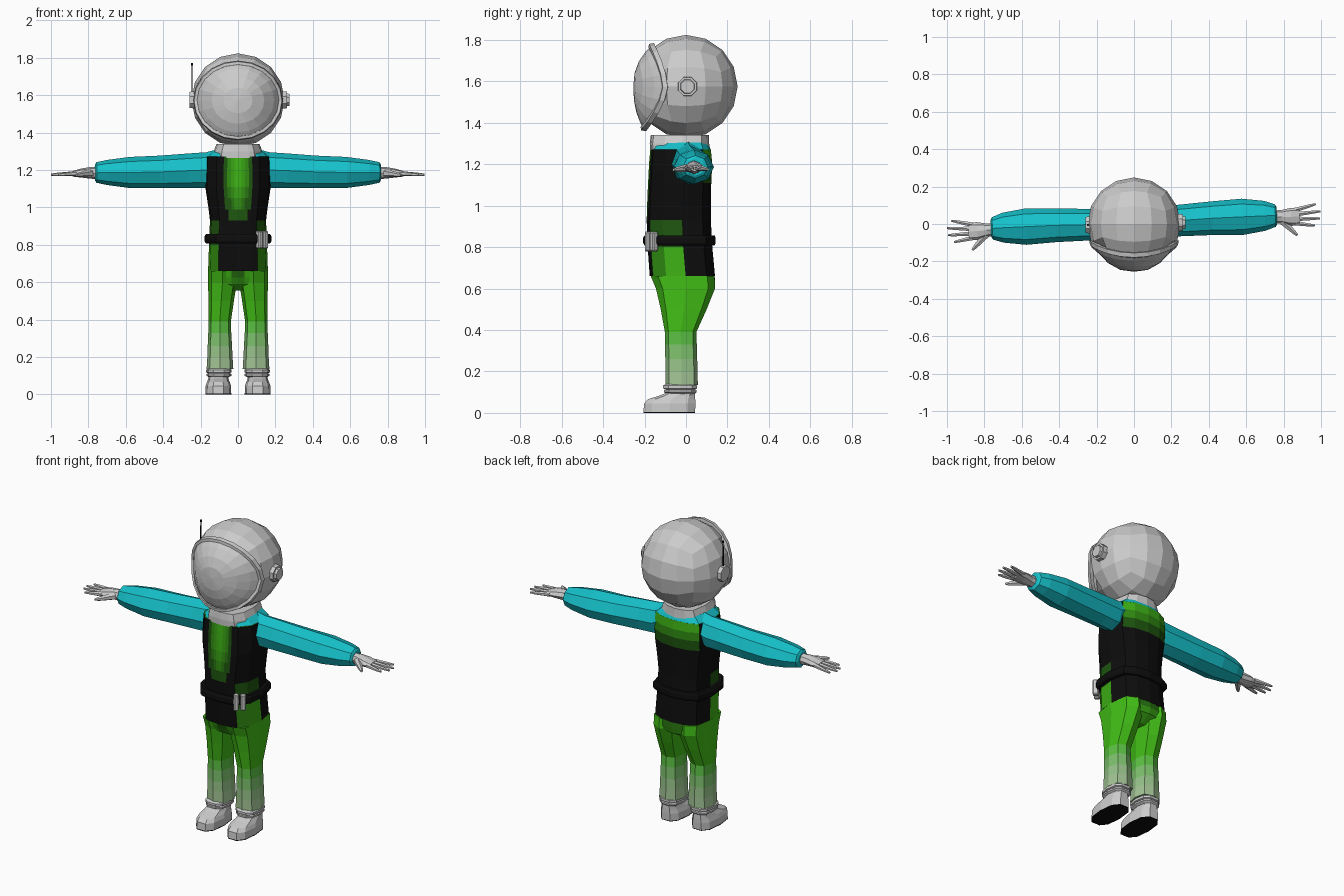
import bpy, bmesh
from math import sin, cos, pi, tan, radians, copysign
from mathutils import Vector, Matrix

if "Cube" in bpy.data.objects:
    bpy.data.objects.remove(bpy.data.objects["Cube"])

BLACK, GREEN, TEAL = (0.004, 0.004, 0.004), (0.055, 0.52, 0.008), (0.008, 0.54, 0.6)
PALE = (0.36, 0.55, 0.3)
ARM_TURN = Matrix.Rotation(radians(2.6), 4, 'Z')


def mix(a, b, t):
    t = round(min(1, max(0, t)) * 6) / 6
    return tuple(round(p + (q - p) * t, 4) for p, q in zip(a, b))


def material(color):
    name = "paint_%.3f_%.3f_%.3f" % color
    m = bpy.data.materials.get(name) or bpy.data.materials.new(name)
    m.diffuse_color = (*color, 1)
    m.use_nodes = True
    m.node_tree.nodes["Principled BSDF"].inputs["Base Color"].default_value = m.diffuse_color
    return m


def finish(name, bm, color=None):
    """Turn a bmesh into an object; color is a tuple or a function of face centre."""
    bmesh.ops.recalc_face_normals(bm, faces=bm.faces)
    me = bpy.data.meshes.new(name)
    if color:
        slots = {}
        for f in bm.faces:
            c = color(f.calc_center_median()) if callable(color) else color
            if c not in slots:
                slots[c] = len(slots)
                me.materials.append(material(c))
            f.material_index = slots[c]
    bm.to_mesh(me)
    bm.free()
    ob = bpy.data.objects.new(name, me)
    bpy.context.collection.objects.link(ob)
    return ob


def loft(name, rings, color=None, caps=True, closed=False, xf=None):
    """Skin a stack of equal-length rings."""
    bm = bmesh.new()
    vs = [[bm.verts.new(xf(Vector(p)) if xf else p) for p in r] for r in rings]
    n = len(vs[0])
    for a, b in list(zip(vs, vs[1:])) + ([(vs[-1], vs[0])] if closed else []):
        for i in range(n):
            bm.faces.new((a[i], a[(i + 1) % n], b[(i + 1) % n], b[i]))
    if caps and not closed:
        bm.faces.new(vs[0])
        bm.faces.new(vs[-1])
    return finish(name, bm, color)


def section(z, x0, x1, y0, y1, n=8, e=0.75):
    """Horizontal rounded section filling a box."""
    pts = []
    for i in range(n):
        c, s = cos(2 * pi * i / n), sin(2 * pi * i / n)
        c, s = [copysign(abs(v) ** e, v) if abs(v) > 1e-6 else 0 for v in (c, s)]
        pts.append(((x0 + x1) / 2 + c * (x1 - x0) / 2, (y0 + y1) / 2 + s * (y1 - y0) / 2, z))
    return pts


HALF = [(0, -1), (.11, -.99), (.22, -.98), (.33, -.97), (.44, -.96), (.66, -.9), (.94, -.5),
        (1, .1), (.86, .74), (.5, .93), (0, 1)]
BODY = HALF + [(-x, y) for x, y in HALF[-2:0:-1]]


def body(z, rx, y0, y1):
    return [(x * rx, (y0 + y1) / 2 + y * (y1 - y0) / 2, z) for x, y in BODY]


def tube(name, p0, p1, r0, r1, n=8, color=None, xf=None):
    p0, p1 = Vector(p0), Vector(p1)
    q = (p1 - p0).to_track_quat('Z', 'Y')
    ring = lambda p, r: [p + q @ Vector((r * cos(2 * pi * (i + .5) / n), r * sin(2 * pi * (i + .5) / n), 0))
                         for i in range(n)]
    rings = [ring(p0, r0), ring(p0.lerp(p1, .75), r0 * .4 + r1 * .6), ring(p1, r1)]
    return loft(name, rings, color, xf=xf)


# Vest, with green fading down the chest and the upper back
def vest_color(c):
    if c.y < 0:
        return mix(BLACK, GREEN, (1 - abs(c.x) / .085) * min(1, (c.z - .92) / .2))
    return mix(BLACK, GREEN, (c.z - 1.12) / .14 if abs(c.x) < .13 else 0)


loft("vest", [body(.66, .16, -.175, .14), body(.8, .155, -.185, .127), body(.93, .15, -.19, .12),
              body(.99, .157, -.188, .12), body(1.05, .166, -.186, .12), body(1.11, .175, -.183, .122),
              body(1.17, .175, -.18, .125), body(1.22, .174, -.177, .125), body(1.272, .17, -.172, .12)],
     vest_color)
loft("shoulder_yoke", [body(1.27, .17, -.165, .12), body(1.305, .128, -.15, .105)], TEAL)
loft("collar", [body(1.265, .135, -.174, .115), body(1.3, .13, -.175, .112), body(1.34, .115, -.17, .11)])

# Belt and pouches
loft("belt", [body(.808, .172, -.2, .138), body(.82, .18, -.207, .143),
              body(.845, .18, -.207, .143), body(.857, .172, -.2, .138)], BLACK)
for k, (x, y) in enumerate([(.114, -.18), (.143, -.155)]):
    bm = bmesh.new()
    bmesh.ops.create_cube(bm, size=1, matrix=Matrix.Translation((x, y, .827)) @
                          Matrix.Rotation(radians(40), 4, 'Z') @ Matrix.Diagonal((.03, .034, .095, 1)))
    bmesh.ops.bevel(bm, geom=bm.edges[:], offset=.006, segments=1, affect='EDGES')
    finish("pouch_%d" % (k + 1), bm)

# Hips
loft("hips", [body(.67, .157, -.17, .138), body(.625, .157, -.15, .14), body(.59, .15, -.13, .13),
              body(.555, .09, -.06, .07)],
     lambda c: mix(BLACK, GREEN, .3 + (.65 - c.z) * 8) if abs(c.x) < .04 else GREEN)


def pants_color(c):
    return mix(PALE, GREEN, (c.z - .2) / .2)


for s, side in ((1, "left"), (-1, "right")):
    flip = lambda v, s=s: Vector((v.x * s, v.y, v.z))
    turn = lambda v, s=s: ARM_TURN @ Vector((v.x * s, v.y, v.z))
    # Trouser leg, ankle ring, boot and sole
    loft(side + "_trouser_leg", [
        section(.66, .004, .16, -.17, .138), section(.6, .006, .16, -.145, .14),
        section(.5, .022, .158, -.122, .1), section(.39, .038, .157, -.102, .05),
        section(.33, .036, .159, -.101, .052), section(.26, .032, .162, -.1, .054),
        section(.2, .029, .164, -.1, .056), section(.135, .025, .168, -.1, .057)], pants_color, xf=flip)
    loft(side + "_ankle_ring", [
        section(.092, .05, .155, -.095, .045, 10), section(.1, .036, .168, -.11, .054, 10),
        section(.11, .036, .168, -.11, .054, 10), section(.114, .045, .16, -.1, .047, 10),
        section(.118, .034, .17, -.113, .056, 10), section(.132, .034, .17, -.113, .056, 10),
        section(.14, .045, .16, -.1, .047, 10)], xf=flip)
    loft(side + "_boot", [
        section(.004, .036, .174, -.21, .049, 10), section(.045, .037, .173, -.207, .05, 10),
        section(.066, .044, .166, -.188, .049, 10), section(.082, .05, .16, -.135, .047, 10),
        section(.1, .054, .154, -.09, .045, 10)], xf=flip)
    loft(side + "_sole", [section(0, .036, .174, -.21, .049, 10),
                          section(.005, .036, .174, -.21, .049, 10)], BLACK, xf=flip)

    # Sleeve: x, centre y, centre z, half depth, half height
    def across(rows, n=8):
        return [[(x, y + ry * cos(2 * pi * i / n), z + rz * sin(2 * pi * i / n)) for i in range(n)]
                for x, y, z, ry, rz in rows]
    loft(side + "_sleeve", across([
        (.1, .005, 1.235, .075, .078), (.17, .006, 1.2, .082, .095), (.26, .008, 1.197, .085, .092),
        (.42, .012, 1.19, .09, .087), (.58, .012, 1.187, .097, .083), (.7, .012, 1.187, .08, .067),
        (.757, .011, 1.187, .06, .055), (.765, .011, 1.187, .045, .042)]), TEAL, xf=turn)
    # Palm, fingers and thumb
    loft(side + "_palm", across([(.74, .004, 1.185, .034, .034), (.79, .003, 1.185, .036, .031),
                                 (.84, 0, 1.184, .048, .024), (.885, 0, 1.18, .046, .015)]), xf=turn)
    for k, (y0, y1, x1) in enumerate([(.036, .062, .975), (.013, .023, .999),
                                      (-.012, -.015, .995), (-.035, -.053, .965)]):
        tube("%s_finger_%d" % (side, k + 1), (.865, y0, 1.181), (x1, y1, 1.175), .014, .006, 6, xf=turn)
    tube(side + "_thumb", (.79, -.018, 1.183), (.87, -.1, 1.173), .022, .007, 6, xf=turn)

# Helmet: rounded cube, pushed in behind the visor
HZ, RX, RZ = 1.575, .227, .2
bm = bmesh.new()
bmesh.ops.create_cube(bm, size=2)
bmesh.ops.subdivide_edges(bm, edges=bm.edges[:], cuts=3, use_grid_fill=True)
for v in bm.verts:
    d = Vector([tan(c * pi / 4) for c in v.co]).normalized() * .249
    if d.y < 0 and (d.x / RX) ** 2 + (d.z / RZ) ** 2 < .7:
        d *= .87
    v.co = d + Vector((0, 0, HZ))
finish("helmet", bm)


def rim_point(i, grow=0, dy=0, k=1, n=20):
    c, s = cos(2 * pi * i / n), sin(2 * pi * i / n)
    y = -.1 - (.067 if s > 0 else .105) * abs(s) ** 1.6
    return (k * (RX + grow) * c, -.254 + (y + .254) * k ** 2.5 + dy, 1.572 + k * (RZ + grow) * s)


loft("visor_rim", [[rim_point(i, g, dy) for i in range(20)] for g, dy in
                   [(-.008, -.014), (.008, -.012), (.013, .012), (-.01, .015)]], closed=True)
loft("visor", [[rim_point(i, k=k) for i in range(20)] for k in (1, .85, .62, .34, .05)])

# Ear caps and antenna
tube("left_ear_cap", (.225, .007, HZ), (.262, .007, HZ), .05, .048)
tube("left_ear_knob", (.255, .007, HZ), (.276, .007, HZ), .038, .034)
tube("right_ear_cap", (-.225, -.005, HZ), (-.26, -.005, HZ), .05, .046)
tube("antenna", (-.246, -.005, 1.6), (-.246, -.005, 1.765), .004, .003, 6, BLACK)
tube("antenna_tip", (-.246, -.005, 1.76), (-.246, -.005, 1.772), .006, .005, 6, BLACK)
